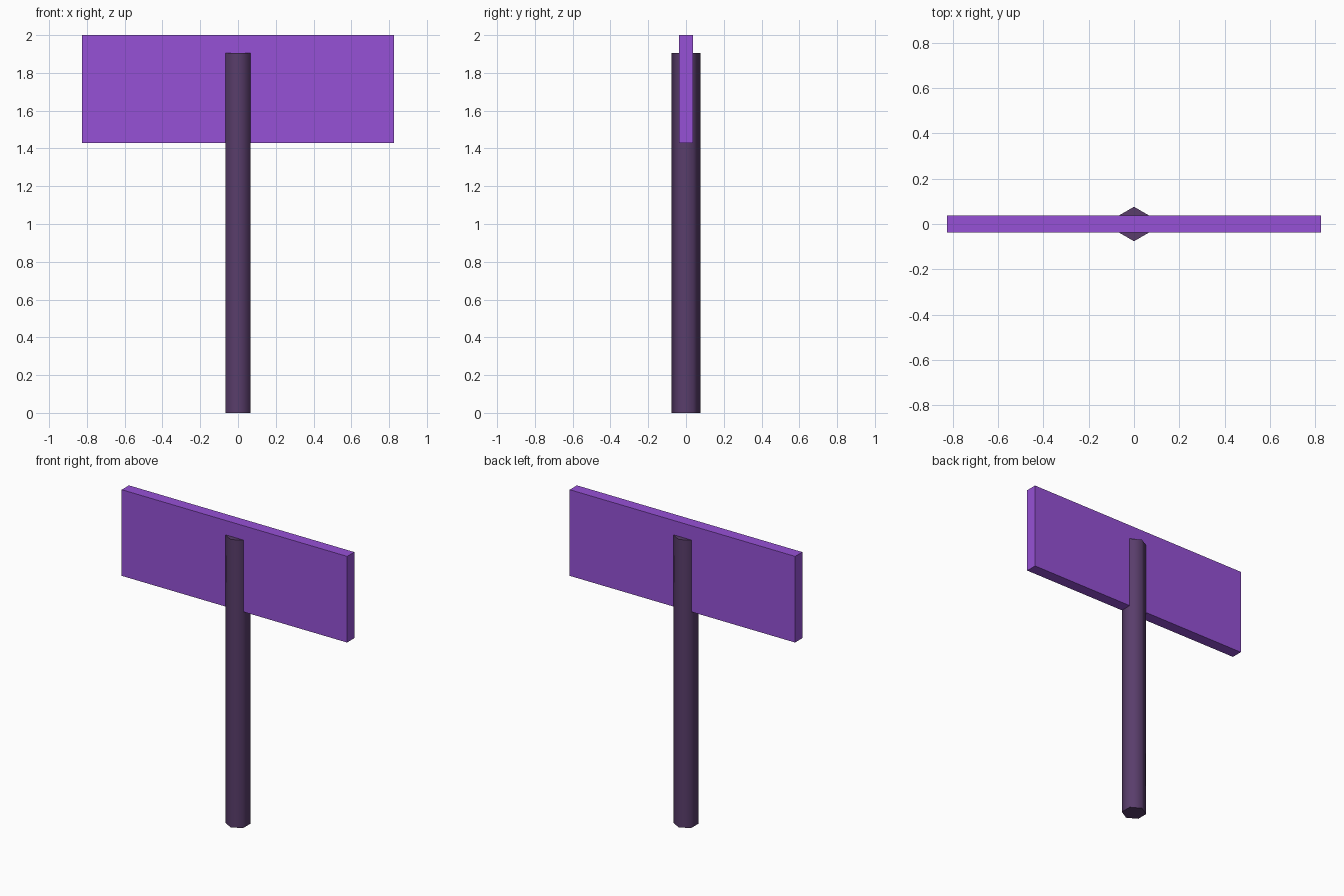
import bpy
import math

if "Cube" in bpy.data.objects:
    bpy.data.objects.remove(bpy.data.objects["Cube"])


def paint(obj, name, color):
    mat = bpy.data.materials.new(name)
    mat.diffuse_color = (*color, 1)
    mat.use_nodes = True
    mat.node_tree.nodes["Principled BSDF"].inputs["Base Color"].default_value = mat.diffuse_color
    obj.data.materials.append(mat)


# Six-sided post, corners pointing front and back, softly shaded sides
POST_HEIGHT = 1.905
bpy.ops.mesh.primitive_cylinder_add(vertices=6, radius=0.076, depth=POST_HEIGHT,
                                    location=(0, 0, POST_HEIGHT / 2))
post = bpy.context.object
post.name = "post"
bpy.ops.object.shade_smooth_by_angle(angle=math.radians(70))
paint(post, "dark_purple", (0.10, 0.047, 0.147))

# Flat sign board through which the post runs
BOTTOM, TOP = 1.43, 2.0
bpy.ops.mesh.primitive_cube_add(size=1, location=(0, 0, (BOTTOM + TOP) / 2))
board = bpy.context.object
board.name = "sign_board"
board.scale = (1.65, 0.075, TOP - BOTTOM)
bpy.ops.object.transform_apply(location=False, rotation=False, scale=True)
paint(board, "purple", (0.305, 0.083, 0.672))
